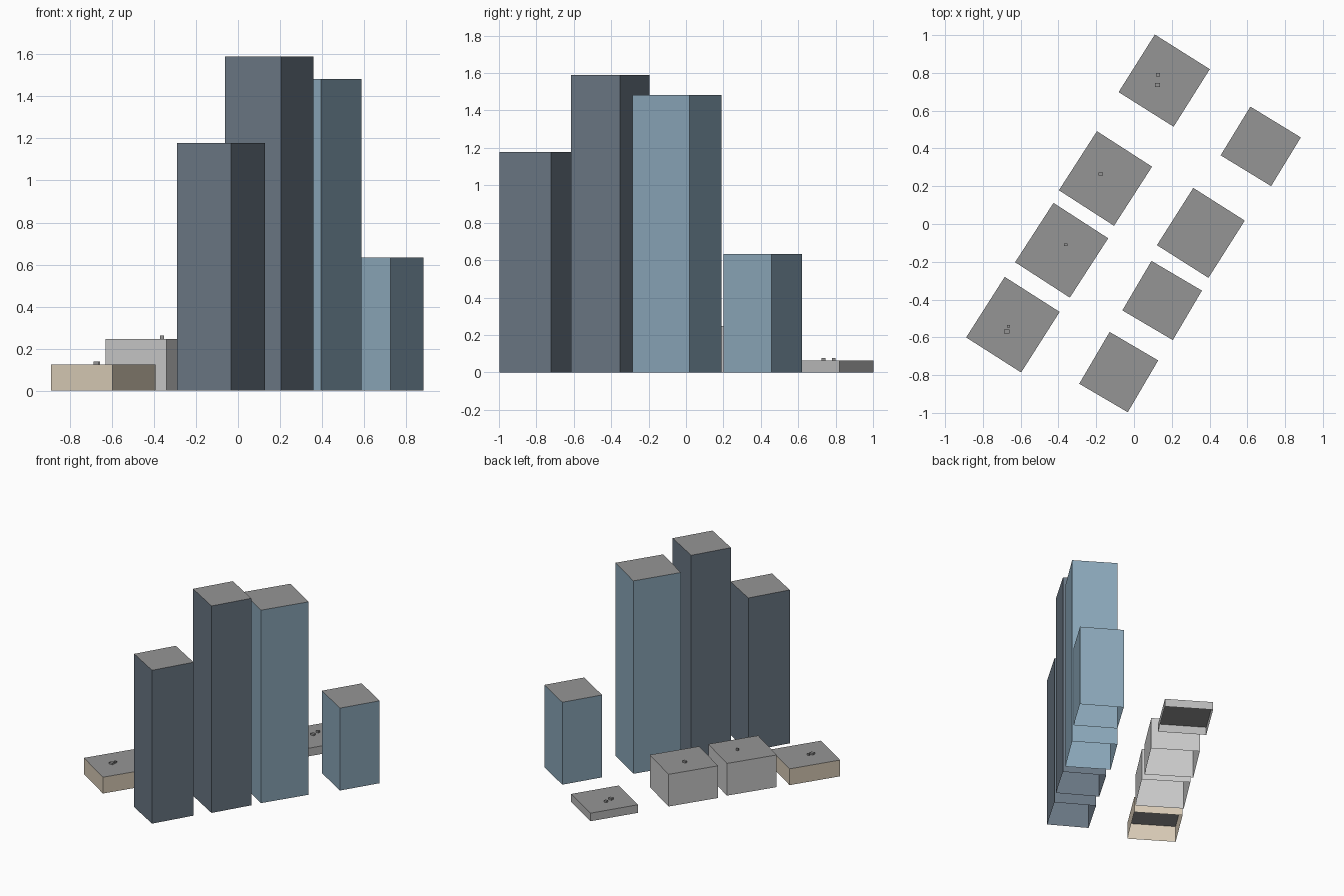
import bpy, bmesh
from math import radians
from mathutils import Matrix, Vector

if "Cube" in bpy.data.objects:
    bpy.data.objects.remove(bpy.data.objects["Cube"])


def make_material(name, rgb):
    m = bpy.data.materials.new(name)
    m.diffuse_color = (*rgb, 1)
    m.use_nodes = True
    m.node_tree.nodes["Principled BSDF"].inputs["Base Color"].default_value = m.diffuse_color
    return m


MATS = {
    "slate": make_material("slate", (0.147, 0.188, 0.235)),
    "blue": make_material("blue", (0.26, 0.39, 0.49)),
    "pale": make_material("pale", (0.62, 0.62, 0.60)),
    "grey": make_material("grey", (0.50, 0.50, 0.50)),
    "tan": make_material("tan", (0.70, 0.61, 0.48)),
    "roof": make_material("roof", (0.30, 0.30, 0.30)),
}


def open_box(name, centre, size, angle, wall, roof):
    """Box without a floor: coloured walls and a grey roof."""
    bm = bmesh.new()
    bmesh.ops.create_cube(bm, size=1)
    bmesh.ops.translate(bm, verts=bm.verts, vec=(0, 0, 0.5))
    bmesh.ops.scale(bm, verts=bm.verts, vec=size)
    bm.normal_update()
    floor = [f for f in bm.faces if f.normal.z < -0.5]
    bmesh.ops.delete(bm, geom=floor, context='FACES_ONLY')
    for f in bm.faces:
        f.material_index = 1 if f.normal.z > 0.5 else 0
    bm.transform(Matrix.Rotation(radians(angle), 4, 'Z'))
    mesh = bpy.data.meshes.new(name)
    bm.to_mesh(mesh)
    bm.free()
    mesh.materials.append(MATS[wall])
    mesh.materials.append(MATS[roof])
    ob = bpy.data.objects.new(name, mesh)
    ob.location = Vector(centre)
    bpy.context.collection.objects.link(ob)
    return ob


# Buildings: name, centre x/y, width, depth, height, turn, wall colour
BUILDINGS = [
    # left row of low buildings, front to back
    ("low_house_front", -0.641, -0.533, 0.345, 0.380, 0.125, -32.5, "tan"),
    ("low_block_front", -0.383, -0.139, 0.345, 0.374, 0.247, -32.9, "pale"),
    ("low_block_back", -0.151, 0.241, 0.347, 0.372, 0.247, -32.8, "pale"),
    ("low_shed_back", 0.160, 0.759, 0.344, 0.360, 0.062, -32.2, "grey"),
    # right row of towers, front to back
    ("dark_tower_front", -0.081, -0.784, 0.298, 0.318, 1.178, -30.4, "slate"),
    ("dark_tower_tall", 0.149, -0.405, 0.310, 0.304, 1.590, -30.5, "slate"),
    ("blue_tower_tall", 0.354, -0.047, 0.323, 0.359, 1.482, -32.4, "blue"),
    ("blue_tower_short", 0.671, 0.411, 0.313, 0.302, 0.633, -31.4, "blue"),
]
for name, x, y, w, d, h, turn, wall in BUILDINGS:
    open_box(name, (x, y, 0), (w, d, h), turn, wall, "roof")

# Small rooftop units: centre x/y, roof level, width, depth, height
UNITS = [
    (-0.674, -0.569, 0.125, 0.028, 0.023, 0.013),
    (-0.664, -0.541, 0.125, 0.016, 0.013, 0.013),
    (-0.361, -0.110, 0.247, 0.018, 0.014, 0.015),
    (-0.176, 0.265, 0.247, 0.026, 0.017, 0.014),
    (0.124, 0.735, 0.062, 0.027, 0.021, 0.014),
    (0.127, 0.790, 0.062, 0.022, 0.017, 0.014),
]
for i, (x, y, z, w, d, h) in enumerate(UNITS, 1):
    open_box(f"roof_unit_{i}", (x, y, z), (w, d, h), 0, "roof", "roof")
